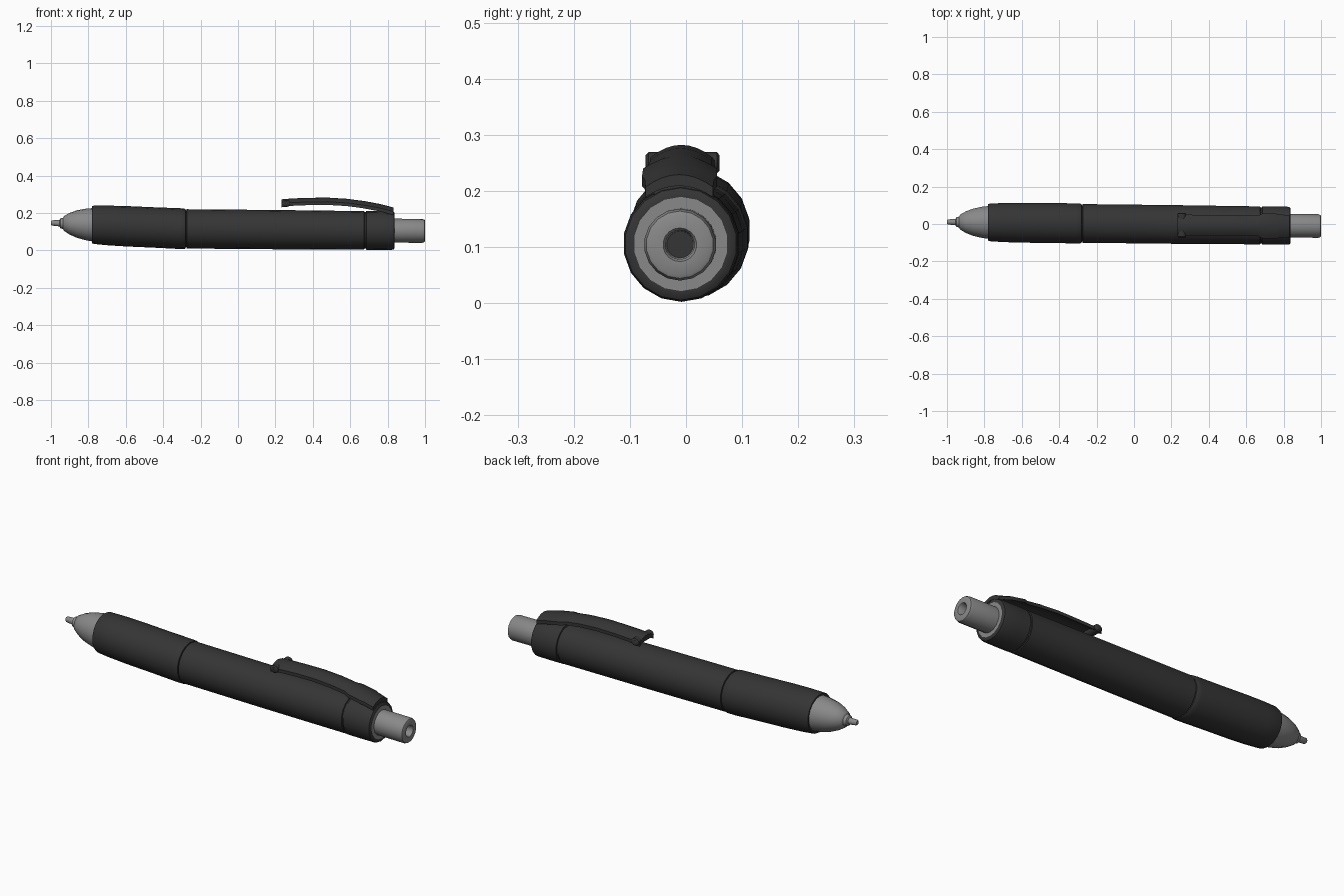
import bpy, bmesh, math

if "Cube" in bpy.data.objects:
    bpy.data.objects.remove(bpy.data.objects["Cube"])

SIDES = 18


def material(name, v):
    m = bpy.data.materials.new(name)
    m.diffuse_color = (v, v, v, 1)
    m.use_nodes = True
    m.node_tree.nodes["Principled BSDF"].inputs["Base Color"].default_value = m.diffuse_color
    return m


black = material("black rubber", 0.035)
grey = material("grey metal", 0.25)


def lerp(table, x):
    """Piecewise linear lookup of the columns of a small table keyed by x."""
    for a, b in zip(table, table[1:]):
        if x <= b[0]:
            t = (x - a[0]) / (b[0] - a[0])
            return [p + (q - p) * t for p, q in zip(a, b)]
    return table[-1]


def axis(x):
    """The pen lies slightly skewed, nose raised on its thick grip."""
    return -0.011 * x, lerp([(-1, 0.147), (-0.78, 0.137), (-0.28, 0.115), (1, 0.104)], x)[1]


def finish(name, bm, mats, angle=40):
    bmesh.ops.remove_doubles(bm, verts=bm.verts, dist=1e-5)
    bmesh.ops.recalc_face_normals(bm, faces=bm.faces)
    me = bpy.data.meshes.new(name)
    bm.to_mesh(me)
    bm.free()
    for m in mats:
        me.materials.append(m)
    ob = bpy.data.objects.new(name, me)
    bpy.context.collection.objects.link(ob)
    bpy.ops.object.select_all(action='DESELECT')
    ob.select_set(True)
    bpy.context.view_layer.objects.active = ob
    bpy.ops.object.shade_smooth_by_angle(angle=math.radians(angle))
    return ob


def lathe(name, profile, mats, rule=None):
    """Turn an (x, radius) profile about the skewed pen axis."""
    bm = bmesh.new()
    rings = []
    for x, r in profile:
        cy, cz = axis(x)
        rings.append([bm.verts.new((x, cy + r * math.sin(2 * math.pi * i / SIDES),
                                    cz + r * math.cos(2 * math.pi * i / SIDES)))
                      for i in range(SIDES)])
    for k, (a, b) in enumerate(zip(rings, rings[1:])):
        for i in range(SIDES):
            j = (i + 1) % SIDES
            f = bm.faces.new((a[i], a[j], b[j], b[i]))
            f.material_index = rule(k) if rule else 0
    bm.faces.new(rings[0])
    f = bm.faces.new(rings[-1])
    f.material_index = rule(len(rings)) if rule else 0
    return finish(name, bm, mats)


# metal nose cone with the small writing tip
lathe("nose_cone", [(-1, 0.010), (-0.995, 0.014), (-0.955, 0.017), (-0.95, 0.026),
                    (-0.935, 0.030), (-0.93, 0.040), (-0.90, 0.058), (-0.86, 0.074),
                    (-0.81, 0.085), (-0.77, 0.090)], [grey])

# rubber grip
lathe("grip", [(-0.778, 0.088), (-0.780, 0.099), (-0.772, 0.102), (-0.70, 0.106),
               (-0.60, 0.108), (-0.45, 0.108), (-0.31, 0.109), (-0.287, 0.108),
               (-0.280, 0.104), (-0.279, 0.098)], [black])

# main barrel with a step in front
lathe("barrel", [(-0.285, 0.098), (-0.275, 0.098), (-0.274, 0.105), (0.2, 0.105),
                 (0.674, 0.103), (0.676, 0.098), (0.69, 0.098)], [black])

# rear cap, its inner end ring is metal
lathe("rear_cap", [(0.684, 0.098), (0.686, 0.104), (0.74, 0.104), (0.82, 0.103),
                   (0.833, 0.100), (0.838, 0.092), (0.838, 0.084), (0.838, 0.05)],
      [black, grey], lambda k: 1 if k >= 6 else 0)

# push button with a blind hole
lathe("push_button", [(0.83, 0.064), (0.985, 0.064), (0.997, 0.060), (1.0, 0.054),
                      (1.0, 0.030), (0.994, 0.026), (0.95, 0.024)],
      [grey, black], lambda k: 1 if k > 6 else 0)

# pocket clip: arched strip swept along x (x, top z, half width, thickness)
CLIP = [(0.232, 0.270, 0.056, 0.020), (0.24, 0.274, 0.058, 0.022),
        (0.30, 0.278, 0.056, 0.019), (0.38, 0.281, 0.055, 0.019),
        (0.48, 0.282, 0.055, 0.019), (0.58, 0.276, 0.055, 0.019),
        (0.665, 0.265, 0.055, 0.019), (0.685, 0.262, 0.066, 0.020),
        (0.76, 0.248, 0.067, 0.020), (0.78, 0.243, 0.062, 0.020),
        (0.832, 0.229, 0.060, 0.020)]
bm = bmesh.new()
rings = []
N = 8
for x, top, w, t in CLIP:
    cy = axis(x)[0] - 0.003
    us = [-1 + 2 * i / N for i in range(N + 1)]
    upper = [bm.verts.new((x, cy + w * u, top - 0.022 * u * u)) for u in us]
    lower = [bm.verts.new((x, cy + w * u, top - t - 0.020 * u * u)) for u in reversed(us)]
    rings.append(upper + lower)
for a, b in zip(rings, rings[1:]):
    for i in range(len(a)):
        j = (i + 1) % len(a)
        bm.faces.new((a[i], a[j], b[j], b[i]))
bm.faces.new(rings[0])
bm.faces.new(rings[-1])
finish("pocket_clip", bm, [black])

# rounded bead under the free end of the clip
bm = bmesh.new()
rings = []
for y in (-0.069, -0.064, 0.058, 0.063):
    r = 0.015 if abs(y + 0.003) > 0.065 else 0.021
    rings.append([bm.verts.new((0.256 + r * 1.1 * math.cos(a * math.pi / 6), y - 0.003,
                                0.250 + r * 0.9 * math.sin(a * math.pi / 6)))
                  for a in range(12)])
for a, b in zip(rings, rings[1:]):
    for i in range(12):
        j = (i + 1) % 12
        bm.faces.new((a[i], a[j], b[j], b[i]))
bm.faces.new(rings[0])
bm.faces.new(rings[-1])
finish("clip_bead", bm, [black])

# small root joining the clip to the cap
bm = bmesh.new()
bmesh.ops.create_cube(bm, size=1)
for v in bm.verts:
    end = v.co.x > 0
    v.co = (0.829 if end else 0.795, -0.012 + v.co.y * 0.09,
            (0.212 if end else 0.222) if v.co.z > 0 else 0.185)
finish("clip_root", bm, [black])
